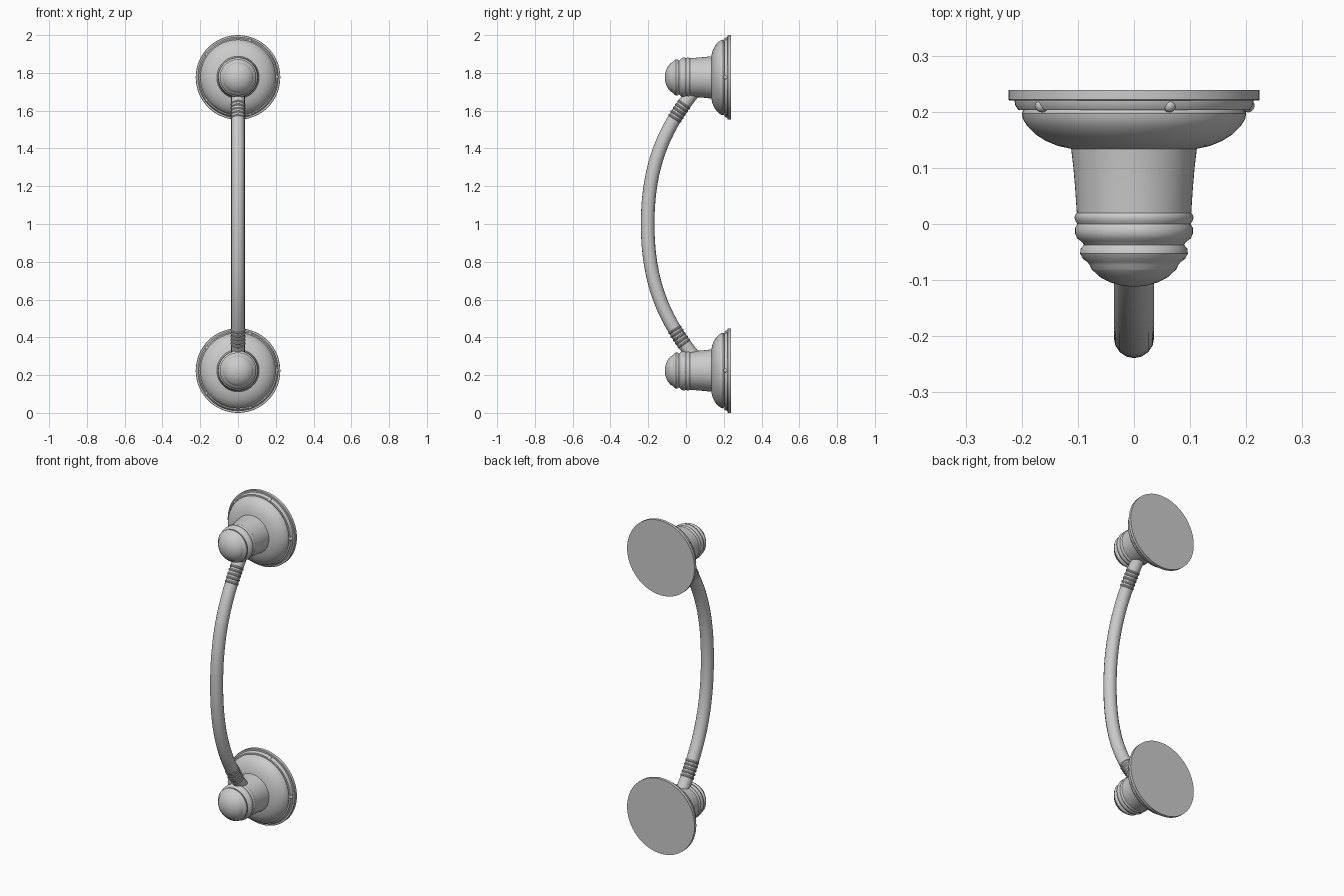
import bpy, bmesh, math
from mathutils import Vector

if "Cube" in bpy.data.objects:
    bpy.data.objects.remove(bpy.data.objects["Cube"])

R_MOUNT = 0.224
MOUNTS = {"lower": R_MOUNT, "upper": 2 - R_MOUNT}

# (radius, y) outline of a wall mount, back plate to knob tip
PROFILE = [(0, .239), (.224, .239), (.224, .222), (.222, .220), (.213, .220), (.212, .212),
           (.206, .203), (.197, .203), (.200, .197), (.198, .187), (.190, .174), (.176, .160),
           (.157, .148), (.135, .139), (.112, .134), (.108, .100), (.105, .065), (.102, .020),
           (.105, .016), (.106, .011), (.104, .005), (.101, .000), (.105, -.007), (.105, -.017),
           (.101, -.026), (.094, -.031), (.089, -.037), (.095, -.044), (.096, -.053),
           (.091, -.062), (.083, -.068), (.079, -.073), (.076, -.080), (.072, -.084),
           (.060, -.095), (.042, -.104), (.022, -.110), (0, -.112)]


def finish(obj):
    bpy.ops.object.select_all(action='DESELECT')
    bpy.context.view_layer.objects.active = obj
    obj.select_set(True)
    bpy.ops.object.shade_smooth_by_angle(angle=math.radians(35))


def lathe(name, z, segs=64):
    bm = bmesh.new()
    verts = [bm.verts.new((r, y, 0)) for r, y in PROFILE]
    edges = [bm.edges.new(p) for p in zip(verts, verts[1:])]
    bmesh.ops.spin(bm, geom=verts + edges, cent=(0, 0, 0), axis=(0, 1, 0),
                   angle=2 * math.pi, steps=segs)
    bmesh.ops.remove_doubles(bm, verts=bm.verts, dist=1e-5)
    bmesh.ops.recalc_face_normals(bm, faces=bm.faces)
    me = bpy.data.meshes.new(name)
    bm.to_mesh(me)
    bm.free()
    obj = bpy.data.objects.new(name, me)
    bpy.context.collection.objects.link(obj)
    obj.location.z = z
    finish(obj)


# Wall mounts with five small rim pins each
for side, z in MOUNTS.items():
    lathe(side + "_mount", z)
    for i in range(5):
        a = math.radians(72 * i)
        bpy.ops.mesh.primitive_uv_sphere_add(
            segments=16, ring_count=10, radius=.012,
            location=(.203 * math.cos(a), .211, z + .203 * math.sin(a)))
        pin = bpy.context.object
        pin.name = f"{side}_rim_pin_{i + 1}"
        finish(pin)

# Bowed handle bar: upper half path, mirrored about z = 1
P = [Vector(p) for p in ((0, -.203, 1), (0, -.203, 1.32), (0, -.11, 1.516), (0, .050, 1.712))]


def flip(v):
    return Vector((v.x, v.y, 2 - v.z))


cu = bpy.data.curves.new("handle_bar", 'CURVE')
cu.dimensions = '3D'
cu.bevel_depth = .036
cu.bevel_resolution = 6
cu.resolution_u = 20
cu.use_fill_caps = True
sp = cu.splines.new('BEZIER')
sp.bezier_points.add(2)
ends = 2 * P[3] - P[2]
for bp, (l, c, r) in zip(sp.bezier_points, [(flip(ends), flip(P[3]), flip(P[2])),
                                            (flip(P[1]), P[0], P[1]),
                                            (P[2], P[3], ends)]):
    bp.handle_left_type = bp.handle_right_type = 'FREE'
    bp.co, bp.handle_left, bp.handle_right = c, l, r
bar = bpy.data.objects.new("handle_bar", cu)
bpy.context.collection.objects.link(bar)
bpy.ops.object.select_all(action='DESELECT')
bpy.context.view_layer.objects.active = bar
bar.select_set(True)
bpy.ops.object.convert(target='MESH')
finish(bpy.context.object)

# Ribbed collars near both bar ends
for i in range(5):
    t = .745 + .03 * i
    s = 1 - t
    c = s**3 * P[0] + 3 * s * s * t * P[1] + 3 * s * t * t * P[2] + t**3 * P[3]
    d = s * s * (P[1] - P[0]) + 2 * s * t * (P[2] - P[1]) + t * t * (P[3] - P[2])
    for side in MOUNTS:
        up = side == "upper"
        axis = d if up else Vector((0, d.y, -d.z))
        bpy.ops.mesh.primitive_torus_add(
            major_segments=32, minor_segments=10, major_radius=.032, minor_radius=.0075,
            location=c if up else flip(c), rotation=axis.to_track_quat('Z', 'Y').to_euler())
        ring = bpy.context.object
        ring.name = f"{side}_collar_ring_{i + 1}"
        finish(ring)
